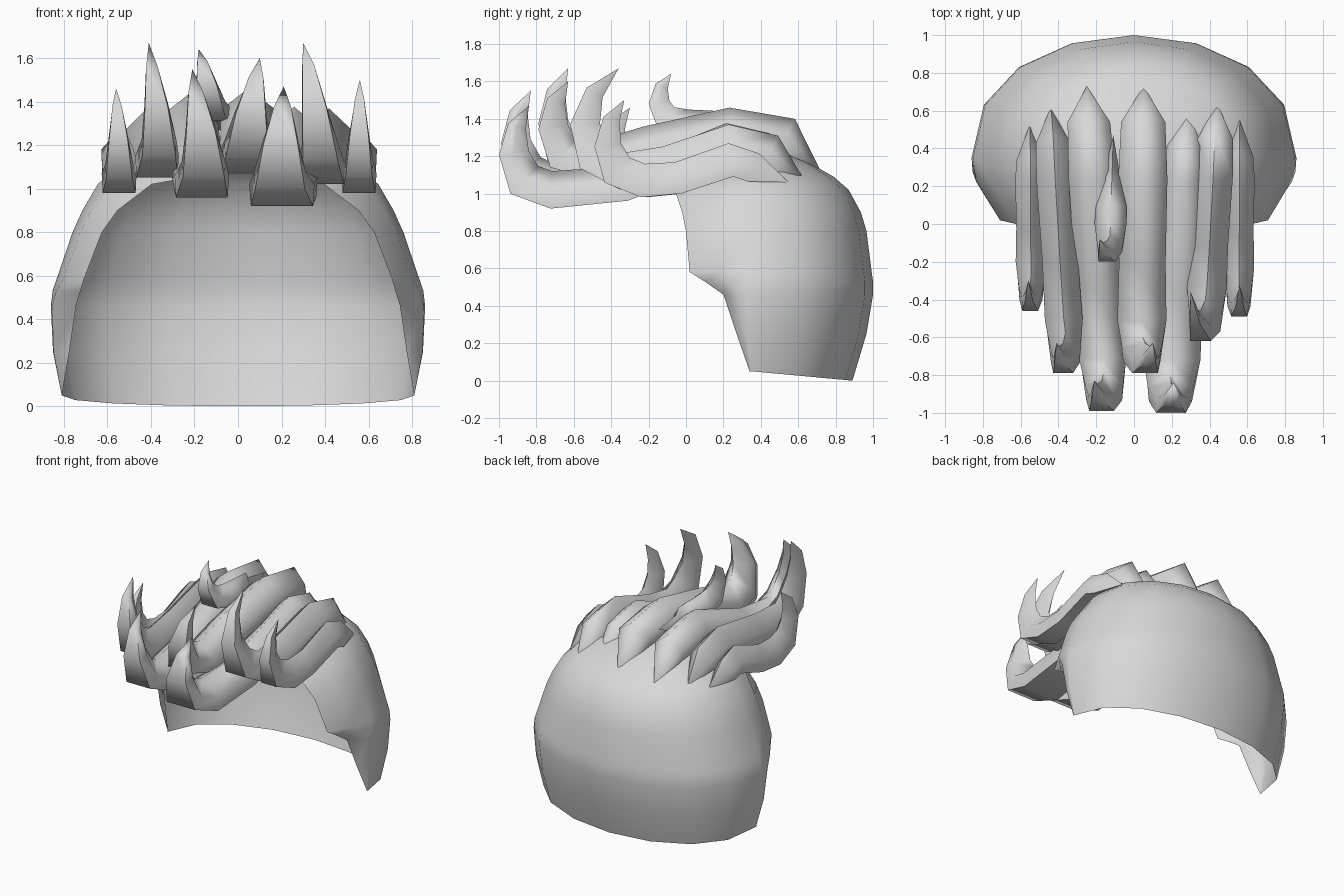
import bpy, bmesh, math
from mathutils import Vector

old = bpy.data.objects.get("Cube")
if old:
    bpy.data.objects.remove(old, do_unlink=True)

grey = bpy.data.materials.new("hair_grey")
grey.use_nodes = True
grey.diffuse_color = (0.69, 0.69, 0.69, 1)
grey.node_tree.nodes["Principled BSDF"].inputs["Base Color"].default_value = (0.69, 0.69, 0.69, 1)


def loft(name, rings, closed):
    """Skin a list of equal-length point rings; collapsed rings become points."""
    bm = bmesh.new()
    rows = [[bm.verts.new(p) for p in ring] for ring in rings]
    n = len(rows[0])
    for a, b in zip(rows, rows[1:]):
        for i in range(n if closed else n - 1):
            j = (i + 1) % n
            bm.faces.new((a[i], a[j], b[j], b[i]))
    bmesh.ops.remove_doubles(bm, verts=bm.verts, dist=0.0005)
    bmesh.ops.recalc_face_normals(bm, faces=bm.faces)
    mesh = bpy.data.meshes.new(name)
    bm.to_mesh(mesh)
    bm.free()
    mesh.materials.append(grey)
    obj = bpy.data.objects.new(name, mesh)
    bpy.context.collection.objects.link(obj)
    bpy.ops.object.select_all(action='DESELECT')
    obj.select_set(True)
    bpy.context.view_layer.objects.active = obj
    bpy.ops.object.shade_smooth_by_angle(angle=math.radians(80))


# Cap: open shell of rounded rings, a little fuller at the back corners
# (height, half width, depth, front edge y, inward tuck of the front edge)
MID = 0.35
cap_rows = [
    (0.05, 0.81, 0.54, 0.34, 1), (0.25, 0.85, 0.615, 0.27, 0.92),
    (0.46, 0.86, 0.65, 0.20, 0.89), (0.53, 0.852, 0.65, 0.10, 0.92),
    (0.58, 0.835, 0.643, 0.02, 0.99), (0.80, 0.76, 0.615, 0.0, 1),
    (0.90, 0.715, 0.585, -0.02, 1), (1.02, 0.645, 0.52, -0.06, 1),
    (1.09, 0.57, 0.44, -0.09, 1), (1.17, 0.42, 0.3, 0.05, 1),
    (1.23, 0.22, 0.15, 0.2, 1), (1.25, 0, 0, MID, 1)]
rings = []
for z, w, d, front, tuck in cap_rows:
    reach = math.asin(min(1, (MID - front) / d)) if d else 0
    angles = [-reach, -reach / 2] + [math.pi * k / 8 for k in range(9)]
    angles += [math.pi + reach / 2, math.pi + reach]
    drop = 0.05 if z < 0.1 else 0
    ring = []
    for a in angles:
        s = math.sin(a)
        back = max(0, s) ** 0.87
        ring.append(Vector((w * math.cos(a), MID + d * (back + min(0, s)), z - drop * back)))
    ring[0].x *= tuck
    ring[-1].x *= tuck
    rings.append(ring)
loft("cap", rings, False)

# Locks: flat-bottomed, ridged section swept along a curl
SECTION = [(-0.95, -1), (0.95, -1), (1, 0), (0, 1), (-1, 0)]


def lock(name, x_back, x_front, x_tip, width, thick, front, base, tip, crest, back,
         rise=0.13, lean=0.16, tail=1.0):
    h = tip - base
    crest_y = min(0.24, back[0] - 0.22)
    y0, z0 = front + min(0.28, 2.9 * thick), base + thick
    path = [  # y, z, width factor, thickness factor
        (front + lean, tip, 0, 0),
        (front + 0.35 * lean + 0.4 * thick, base + 0.8 * h, 0.28, 0.5),
        (front + 0.8 * thick, base + 0.54 * h, 0.55, 0.8),
        (front + 1.35 * thick, base + 0.28 * h, 0.8, 1.05),
        (y0, z0, 1, 1),
        (y0 + 0.4 * (crest_y - y0), z0 + rise * (crest - z0), 0.95, 0.95),
        (crest_y, crest, tail, 1),
        (back[0] - 0.19, crest - 0.04, 0.9 * tail, 0.9),
        (back[0], back[1], 0, 0)]
    rings = []
    for i, (y, z, w, t) in enumerate(path):
        p, q = path[max(0, i - 1)], path[min(len(path) - 1, i + 1)]
        run = Vector((q[0] - p[0], q[1] - p[1])).normalized()
        x = x_front + (x_back - x_front) * (y - front) / (back[0] - front)
        if i < 3:
            x += (x_tip - x) * (1, 0.7, 0.3)[i]
        rings.append([Vector((x + sx * width * w,
                              y - run.y * sn * thick * t,
                              z + run.x * sn * thick * t)) for sx, sn in SECTION])
    loft(name, rings, True)


lock("lock_outer_right", -0.55, -0.545, -0.56, 0.08, 0.09, -0.46, 0.98, 1.46, 1.18, (0.53, 1.06))
lock("lock_side_right", -0.44, -0.355, -0.41, 0.10, 0.1, -0.79, 1.05, 1.67, 1.27, (0.62, 1.08), 0.3)
lock("lock_long_right", -0.25, -0.15, -0.21, 0.125, 0.1, -0.99, 0.96, 1.55, 1.34, (0.73, 1.10), 0.25)
lock("lock_crown", -0.11, -0.13, -0.18, 0.085, 0.07, -0.20, 1.31, 1.64, 1.37, (0.47, 1.36),
     lean=0.12, tail=0.5)
lock("lock_centre", 0.05, 0.04, 0.10, 0.13, 0.1, -0.79, 1.07, 1.60, 1.36, (0.73, 1.10), 0.5)
lock("lock_long_left", 0.28, 0.185, 0.21, 0.15, 0.1, -1.0, 0.92, 1.47, 1.28, (0.60, 1.12), tail=0.7)
lock("lock_side_left", 0.44, 0.37, 0.30, 0.105, 0.1, -0.62, 1.02, 1.67, 1.27, (0.64, 1.06), 0.25, 0.26)
lock("lock_outer_left", 0.56, 0.555, 0.56, 0.08, 0.09, -0.49, 0.98, 1.50, 1.18, (0.55, 1.06))
